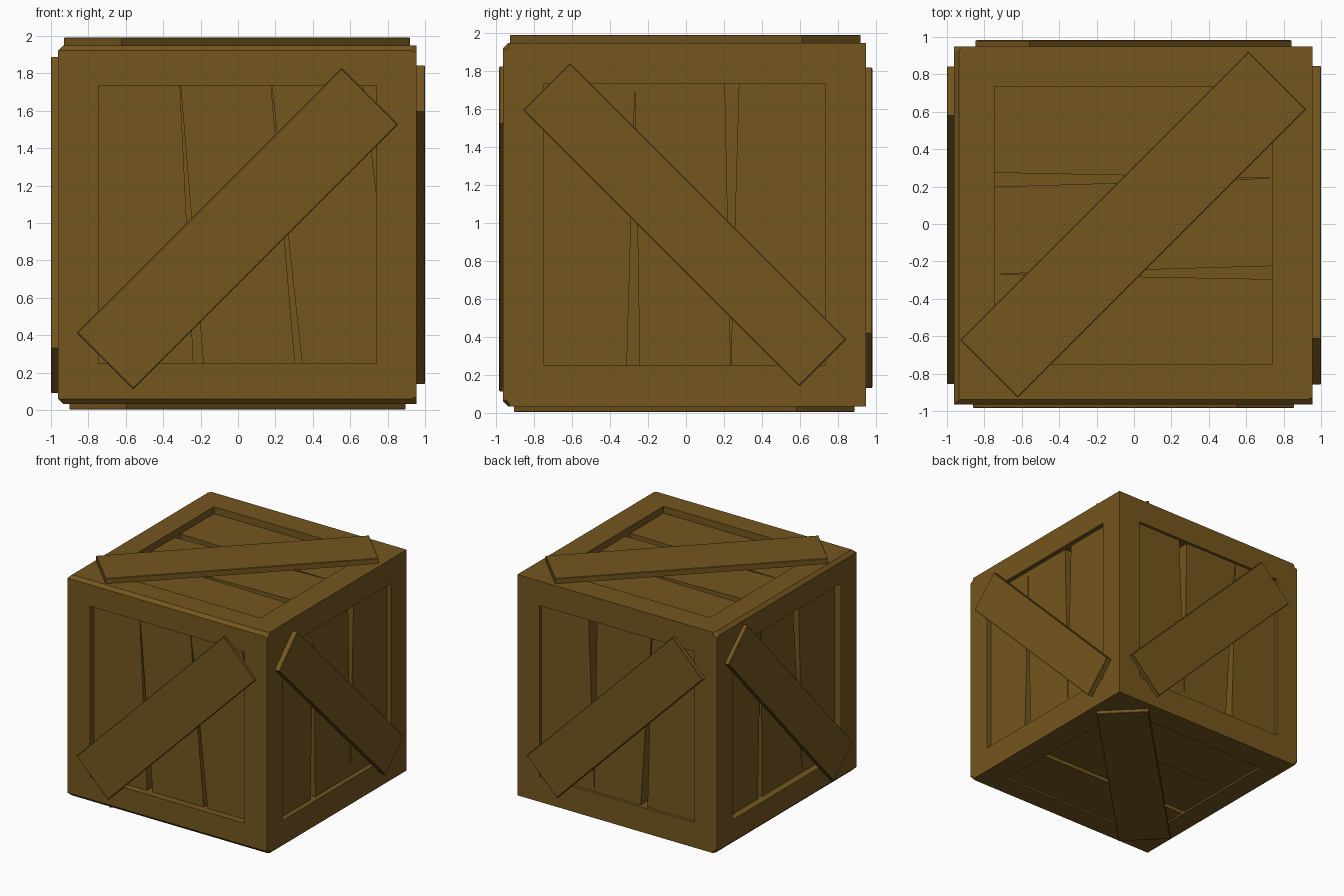
import bpy, bmesh, math
from mathutils import Vector

if "Cube" in bpy.data.objects:
    bpy.data.objects.remove(bpy.data.objects["Cube"])

wood = bpy.data.materials.new("brown wood")
wood.diffuse_color = (0.174, 0.093, 0.013, 1)
wood.use_nodes = True
wood.node_tree.nodes["Principled BSDF"].inputs["Base Color"].default_value = wood.diffuse_color

C = Vector((-0.003, -0.007, 0.9925))         # crate centre
W = 0.743                                    # half size of the panel windows
X, Y, Z = Vector((1, 0, 0)), Vector((0, 1, 0)), Vector((0, 0, 1))
LO, HI = Vector((-0.962, -0.966, 0.033)), Vector((0.954, 0.950, 1.949))

# side: u, v, outward n, outermost board level, plank recess,
#       brace (length, width, angle, u, v), gaps (start lo, hi, end lo, hi), planks run along u?
SIDES = {
    "front": (X, Z, -Y, 0.985, 0.06, (2.00, 0.425, 45, 0.0, -0.023),
              [(-0.235, -0.182, -0.307, -0.304), (0.308, 0.345, 0.18, 0.184)], False),
    "right": (Y, Z, X, 1.0, 0.04, (2.06, 0.35, -45, 0.0, -0.001),
              [(-0.305, -0.237, -0.262, -0.262), (0.243, 0.243, 0.212, 0.286)], False),
    "back": (-X, Z, Y, 0.983, 0.025, (1.98, 0.41, 45, 0.0, -0.018),
             [(-0.235, -0.235, -0.29, -0.21), (0.21, 0.275, 0.31, 0.318)], False),
    "left": (-Y, Z, -X, 1.0, 0.06, (2.12, 0.355, -47.3, 0.0, -0.003),
             [(-0.31, -0.25, -0.27, -0.265), (0.295, 0.295, 0.17, 0.25)], False),
    "top": (X, Y, Z, 1.993, 0.06, (2.18, 0.435, 45, -0.002, 0.004),
            [(-0.26, -0.26, -0.288, -0.218), (0.206, 0.281, 0.252, 0.252)], True),
    "bottom": (X, -Y, -Z, -0.003, 0.015, (2.11, 0.43, -45, 0.0, 0.003),
               [(-0.255, -0.255, -0.265, -0.25), (0.235, 0.275, 0.235, 0.275)], True),
}


def finish(name, bm):
    bmesh.ops.recalc_face_normals(bm, faces=bm.faces)
    me = bpy.data.meshes.new(name)
    bm.to_mesh(me)
    bm.free()
    me.materials.append(wood)
    ob = bpy.data.objects.new(name, me)
    bpy.context.collection.objects.link(ob)
    return ob


def surface(n):
    """Distance of the frame surface from the origin along n."""
    return max(LO.dot(n), HI.dot(n))


def slab(name, u, v, n, quad, d0, d1, bevel=0):
    """Board with a four-sided outline on a side, between depths d0 and d1 along n."""
    bm = bmesh.new()
    cu, cv = C.dot(u), C.dot(v)
    rings = [[bm.verts.new(u * (cu + a) + v * (cv + b) + n * d) for a, b in quad] for d in (d0, d1)]
    bm.faces.new(rings[0][::-1])
    outer = bm.faces.new(rings[1])
    for i in range(4):
        j = (i + 1) % 4
        bm.faces.new((rings[0][i], rings[0][j], rings[1][j], rings[1][i]))
    if bevel:
        bmesh.ops.bevel(bm, geom=list(outer.edges), offset=bevel, segments=1, affect='EDGES')
    return finish(name, bm)


# Crate frame: a box with a square pocket sunk into each side
bm = bmesh.new()
bmesh.ops.create_cube(bm, size=2)
for p in bm.verts:
    p.co = Vector([HI[i] if p.co[i] > 0 else LO[i] for i in range(3)])
bm.normal_update()
# worn horizontal edges on the front and left
worn = [e for e in bm.edges
        if abs(e.verts[0].co.z - e.verts[1].co.z) < 0.01
        and (all(p.co.y < 0 for p in e.verts) or all(p.co.x < 0 for p in e.verts))]
sides = list(bm.faces)
bmesh.ops.inset_individual(bm, faces=sides, thickness=0.2)
for f in sides:
    n = f.normal.copy()
    axis = max(range(3), key=lambda i: abs(n[i]))
    for p in f.verts:
        for i in range(3):
            if i != axis:
                p.co[i] = C[i] + math.copysign(W, p.co[i] - C[i])
    floor = bmesh.ops.extrude_discrete_faces(bm, faces=[f])["faces"][0]
    bmesh.ops.translate(bm, verts=floor.verts, vec=-n * 0.14)
bmesh.ops.bevel(bm, geom=worn, offset=0.027, segments=1, affect='EDGES')
finish("crate_frame", bm)

for side, (u, v, n, level, recess, brace, gaps, along_u) in SIDES.items():
    # Tapered planks between the gaps
    s = surface(n)
    last = (0.85, 0.675) if side == "front" else (W, W)
    lows = [(-W, -W)] + [(g[1], g[3]) for g in gaps]
    highs = [(g[0], g[2]) for g in gaps] + [last]
    for k, (lo, hi) in enumerate(zip(lows, highs)):
        quad = [(lo[0], -W), (hi[0], -W), (hi[1], W), (lo[1], W)]
        if along_u:
            quad = [(b, a) for a, b in quad]
        slab(f"{side}_plank_{k + 1}", u, v, n, quad, s - 0.139, s - recess)
    # Diagonal brace on the outside
    length, width, ang, bu, bv = brace
    c, t = math.cos(math.radians(ang)), math.sin(math.radians(ang))
    quad = [(bu + a * c - b * t, bv + a * t + b * c)
            for a, b in ((-length / 2, -width / 2), (length / 2, -width / 2),
                         (length / 2, width / 2), (-length / 2, width / 2))]
    slab(f"{side}_brace", u, v, n, quad, s - 0.005, level, bevel=0.004)
